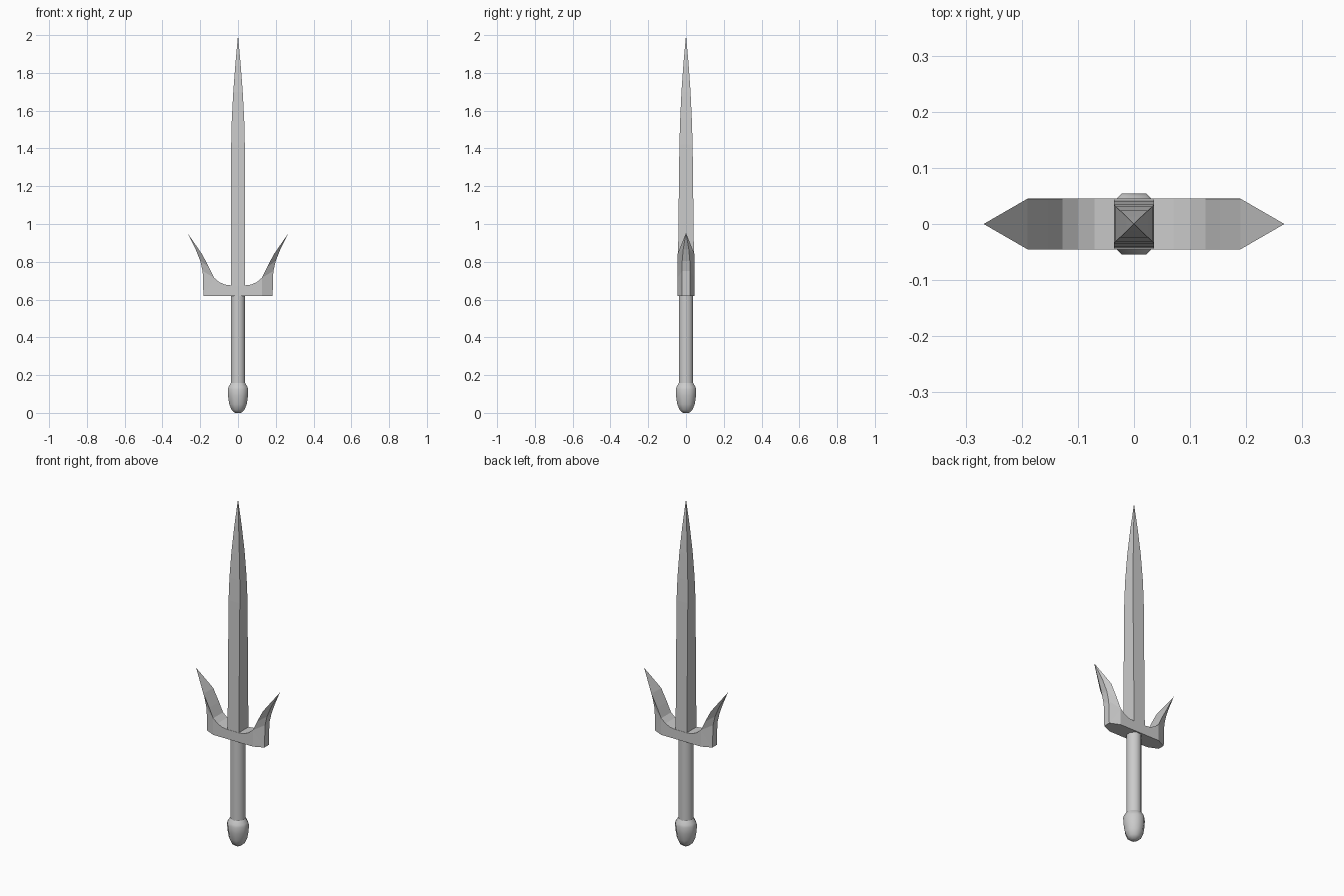
import bpy, bmesh, math

cube = bpy.data.objects.get("Cube")
if cube:
    bpy.data.objects.remove(cube)

steel = bpy.data.materials.new("light_grey_steel")
steel.use_nodes = True
colour = (0.6, 0.6, 0.6, 1)
steel.diffuse_color = colour
steel.node_tree.nodes["Principled BSDF"].inputs["Base Color"].default_value = colour


def loft(name, rings, mirror=False, smooth=False):
    """Skin a list of equal-length point rings and cap both ends."""
    bm = bmesh.new()
    loops = [[bm.verts.new(p) for p in ring] for ring in rings]
    n = len(loops[0])
    for a, b in zip(loops, loops[1:]):
        for i in range(n):
            j = (i + 1) % n
            bm.faces.new((a[i], a[j], b[j], b[i]))
    if not mirror:
        bm.faces.new(loops[0])
    bm.faces.new(loops[-1])
    bmesh.ops.remove_doubles(bm, verts=bm.verts, dist=0.0005)
    if mirror:
        half = bm.verts[:] + bm.edges[:] + bm.faces[:]
        bmesh.ops.mirror(bm, geom=half, axis='X', merge_dist=0.0005)
    bmesh.ops.recalc_face_normals(bm, faces=bm.faces)
    mesh = bpy.data.meshes.new(name)
    bm.to_mesh(mesh)
    bm.free()
    mesh.materials.append(steel)
    obj = bpy.data.objects.new(name, mesh)
    bpy.context.collection.objects.link(obj)
    if smooth:
        bpy.ops.object.select_all(action='DESELECT')
        obj.select_set(True)
        bpy.context.view_layer.objects.active = obj
        bpy.ops.object.shade_smooth_by_angle(angle=math.radians(50))
    return obj


def rectangle(hx, hy, z):
    return [(-hx, -hy, z), (hx, -hy, z), (hx, hy, z), (-hx, hy, z)]


def octagon(apothem, z):
    r = apothem / math.cos(math.pi / 8)
    angles = [(i + 0.5) * math.pi / 4 for i in range(8)]
    return [(r * math.cos(a), r * math.sin(a), z) for a in angles]


def guard_section(outer, inner, outer_half, inner_half):
    (ox, oz), (ix, iz) = outer, inner
    return [(ox, -outer_half, oz), (ox, outer_half, oz),
            (ix, inner_half, iz), (ix, -inner_half, iz)]


# Four-sided blade tapering to a point
blade = [(.036, .044, .64), (.036, .04, 1.0), (.036, .035, 1.42),
         (.033, .031, 1.55), (.025, .024, 1.7), (.0135, .0135, 1.85), (0, 0, 2)]
loft("blade", [rectangle(*b) for b in blade])

# Crossguard: flat bar sweeping up into two chamfered prongs
W, N = .045, .02
bar = [(0, .675), (.036, .675), (.07, .679), (.1, .693), (.127, .716)]
sections = [guard_section((x, .62), (x, z), W, W) for x, z in bar]
prong = [((.183, .62), (.127, .716), N, W), ((.187, .75), (.127, .716), N, W),
         ((.2, .805), (.153, .77), N, W), ((.224, .865), (.19, .84), .015, W),
         ((.268, .953), (.268, .953), 0, 0)]
sections += [guard_section(*p) for p in prong]
loft("crossguard", sections, mirror=True)

# Eight-sided grip
loft("grip", [octagon(.038, .14), octagon(.038, .63)], smooth=True)

# Rounded pommel
pommel = [(.016, 0), (.034, .015), (.046, .045), (.053, .09),
          (.054, .125), (.05, .138), (.038, .158)]
loft("pommel", [octagon(r, z) for r, z in pommel], smooth=True)
